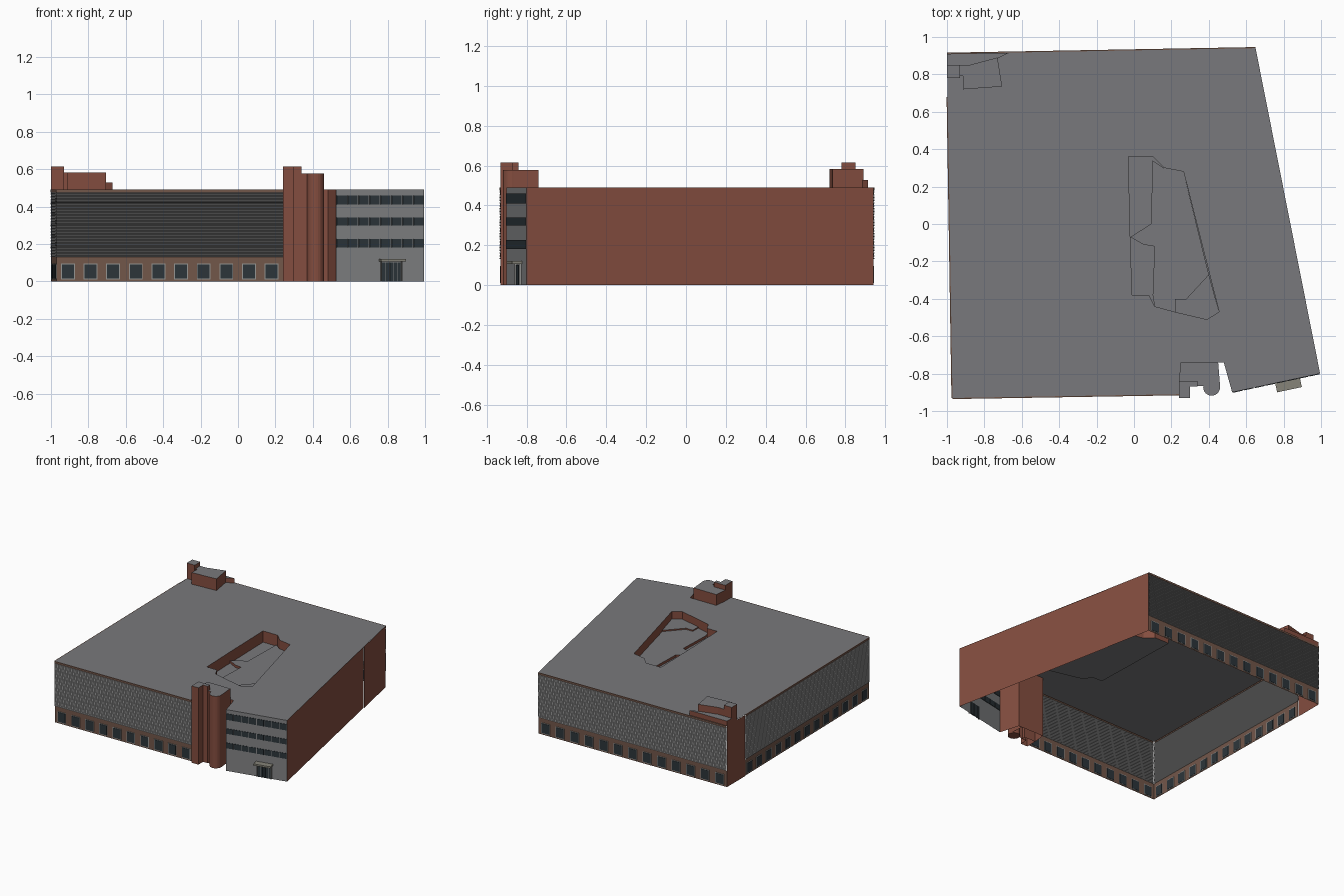
import bpy, bmesh
from mathutils import Vector

if "Cube" in bpy.data.objects:
    bpy.data.objects.remove(bpy.data.objects["Cube"])

def material(name, r, g, b):
    m = bpy.data.materials.new(name)
    m.diffuse_color = (r, g, b, 1)
    m.use_nodes = True
    m.node_tree.nodes["Principled BSDF"].inputs["Base Color"].default_value = m.diffuse_color
    return m

BRICK = material("brick", .23, .075, .05)
BASE = material("base_brick", .17, .095, .068)
ROOF = material("roof_grey", .19, .19, .20)
SIDING = material("siding_grey", .25, .25, .25)
PANEL = material("panel_grey", .22, .225, .23)
GLASS = material("dark_glass", .025, .035, .042)
FRAME = material("window_frame", .3, .3, .29)
CANOPY = material("canopy_stone", .24, .23, .19)

H = .49

def mesh(name, verts, faces, mats, slots=None):
    me = bpy.data.meshes.new(name)
    me.from_pydata(verts, [], faces)
    for m in mats:
        me.materials.append(m)
    if slots:
        me.polygons.foreach_set("material_index", slots)
    ob = bpy.data.objects.new(name, me)
    bpy.context.collection.objects.link(ob)
    return ob

class Wall:
    """Wall line p -> q, with the outside on its right-hand side."""
    def __init__(self, p, q):
        self.p = Vector((*p, 0))
        d = Vector((*q, 0)) - self.p
        self.len = d.length
        self.u = d.normalized()
        self.n = Vector((self.u.y, -self.u.x, 0))

    def at(self, u, out, z):
        return self.p + self.u * u + self.n * out + Vector((0, 0, z))

    def strip(self, name, profile, mat):
        # sweep an (out, z) profile along the full wall
        v = [self.at(u, o, z) for o, z in profile for u in (0, self.len)]
        f = [(2*i, 2*i+1, 2*i+3, 2*i+2) for i in range(len(profile) - 1)]
        return mesh(name, v, f, [mat])

    def boxes(self, name, spans, o0, o1, mat):
        # spans: (u0, u1, z0, z1)
        v, f = [], []
        for u0, u1, z0, z1 in spans:
            b = len(v)
            v += [self.at(u, o, z) for z in (z0, z1)
                  for u, o in ((u0, o1), (u1, o1), (u1, o0), (u0, o0))]
            f += [tuple(b + i for i in q) for q in
                  ((3, 2, 1, 0), (4, 5, 6, 7), (0, 1, 5, 4),
                   (1, 2, 6, 5), (2, 3, 7, 6), (3, 0, 4, 7))]
        return mesh(name, v, f, [mat])

def prism(name, pts, z0, z1, top=ROOF, side=BRICK):
    # open-bottomed block, points counter-clockwise
    n = len(pts)
    v = [(x, y, z) for z in (z0, z1) for x, y in pts]
    f = [(i, (i+1) % n, n + (i+1) % n, n + i) for i in range(n)]
    f.append(tuple(range(n, 2*n)))
    return mesh(name, v, f, [side, top], [0]*n + [1])

def facade(name, p, q, count):
    # brick base with windows, ribbed siding, brick parapet
    w = Wall(p, q)
    w.strip(name + "_base", [(0, 0), (0, .13)], BASE)
    ribs = 44
    step = (.475 - .13) / ribs
    prof = []
    for i in range(ribs):
        z = .13 + i * step
        prof += [(0, z), (.006, z + step * .35), (.006, z + step * .65)]
    w.strip(name + "_siding", prof + [(0, .475)], SIDING)
    w.strip(name + "_parapet", [(0, .475), (.006, .475), (.006, H), (0, H)], BASE)
    pitch = w.len / count
    mid = [(i + .5) * pitch for i in range(count)]
    w.boxes(name + "_window_frames", [(u-.037, u+.037, .01, .096) for u in mid], -.003, .003, FRAME)
    w.boxes(name + "_window_glass", [(u-.032, u+.032, .015, .091) for u in mid], -.005, .005, GLASS)

def plain(name, p, q, mat=BRICK):
    Wall(p, q).strip(name, [(0, 0), (0, H)], mat)

# roof with courtyard opening
outline = [(-.97, -.93), (.24, -.91), (.24, -.84), (.25, -.74), (.48, -.74),
           (.525, -.90), (.995, -.80), (.65, .94), (-1, .91)]
court = [(-.03, .36), (-.02, -.07), (-.01, -.38), (.08, -.38), (.11, -.44), (.22, -.47),
         (.39, -.51), (.455, -.47), (.265, .28), (.16, .30), (.10, .36)]
bm = bmesh.new()
edges = []
for loop in (outline, court):
    vs = [bm.verts.new((x, y, H)) for x, y in loop]
    edges += [bm.edges.new((vs[i-1], vs[i])) for i in range(len(vs))]
bmesh.ops.triangle_fill(bm, edges=edges, use_beauty=True, use_dissolve=False, normal=(0, 0, 1))
for f in bm.faces:
    f.normal_update()
    if f.normal.z < 0:
        f.normal_flip()
roof = mesh("roof", [], [], [ROOF])
bm.to_mesh(roof.data)
bm.free()

# courtyard walls and stepped floor
n = len(court)
FLOOR = .40
mesh("courtyard_walls", [(x, y, z) for z in (FLOOR, H) for x, y in court],
     [(i, (i+1) % n, n + (i+1) % n, n + i) for i in range(n)], [BRICK])
mesh("courtyard_floor", [(x, y, FLOOR) for x, y in court], [tuple(range(n))], [ROOF])
prism("courtyard_terrace", [(.22, -.47), (.39, -.51), (.455, -.47), (.40, -.27), (.28, -.40), (.22, -.40)],
      FLOOR, .43)
prism("courtyard_deck", [(-.02, -.07), (.05, -.11), (.11, -.12), (.10, -.38), (.11, -.44), (.22, -.47),
                         (.22, -.40), (.28, -.40), (.40, -.27), (.265, .28), (.16, .30), (.10, .34), (.09, 0)],
      FLOOR, .42)

# long facades
facade("front", (-.97, -.93), (.24, -.91), 10)
facade("back", (.65, .94), (-1, .91), 13)
facade("left", (-.996, .68), (-.97, -.93), 13)

# plain brick walls
plain("left_brick_end", (-1, .91), (-1, .68))
plain("right_wall", (.995, -.80), (.722, .56))
plain("right_wall_end", (.726, .56), (.65, .94))
plain("recess_back", (.45, -.74), (.48, -.74))
plain("recess_side", (.48, -.74), (.525, -.90))

# front stair towers
prism("front_tall_tower", [(.24, -.93), (.30, -.93), (.30, -.87), (.34, -.87), (.34, -.84), (.24, -.84)], 0, .615)
prism("front_tower_block", [(.24, -.84), (.34, -.84), (.34, -.865), (.46, -.865), (.45, -.74), (.25, -.74)], 0, .577)
bm = bmesh.new()
bmesh.ops.create_cone(bm, cap_ends=True, segments=24, radius1=.045, radius2=.045, depth=.577)
for f in bm.faces:
    f.material_index = 1 if f.normal.z > .5 else 0
bmesh.ops.translate(bm, verts=bm.verts, vec=(.415, -.873, .2885))
round_tower = mesh("front_round_tower", [], [], [BRICK, ROOF])
bm.to_mesh(round_tower.data)
bm.free()

# rooftop blocks on the back left corner
prism("back_tall_block", [(-1, .78), (-.93, .78), (-.93, .85), (-1, .85)], H, .615)
prism("back_mid_block", [(-.915, .72), (-.705, .735), (-.73, .89), (-.88, .85), (-.93, .85), (-.93, .79), (-.915, .79)],
      H, .583)
prism("back_low_block", [(-1, .85), (-.88, .85), (-.73, .885), (-.67, .914), (-1, .91)], H, .528)

# entrance wing with ribbon windows, door and canopy
wing = Wall((.525, -.90), (.995, -.80))
wing.strip("wing_wall", [(0, 0), (0, H)], PANEL)
panes, bars = [], []
for z0, z1 in ((.41, .46), (.298, .34), (.182, .226)):
    for i in range(8):
        u = i * wing.len / 8
        panes.append((u + .003, u + wing.len/8 - .003, z0, z1))
wing.boxes("wing_windows", panes, -.004, .003, GLASS)
wing.boxes("door_glass", [(.25 + i*.021, .268 + i*.021, 0, .10) for i in range(5)], -.004, .004, GLASS)
wing.boxes("door_posts", [(.243, .248, 0, .105), (.355, .36, 0, .105)], 0, .012, FRAME)
wing.boxes("canopy", [(.235, .37, .106, .12)], 0, .05, CANOPY)
